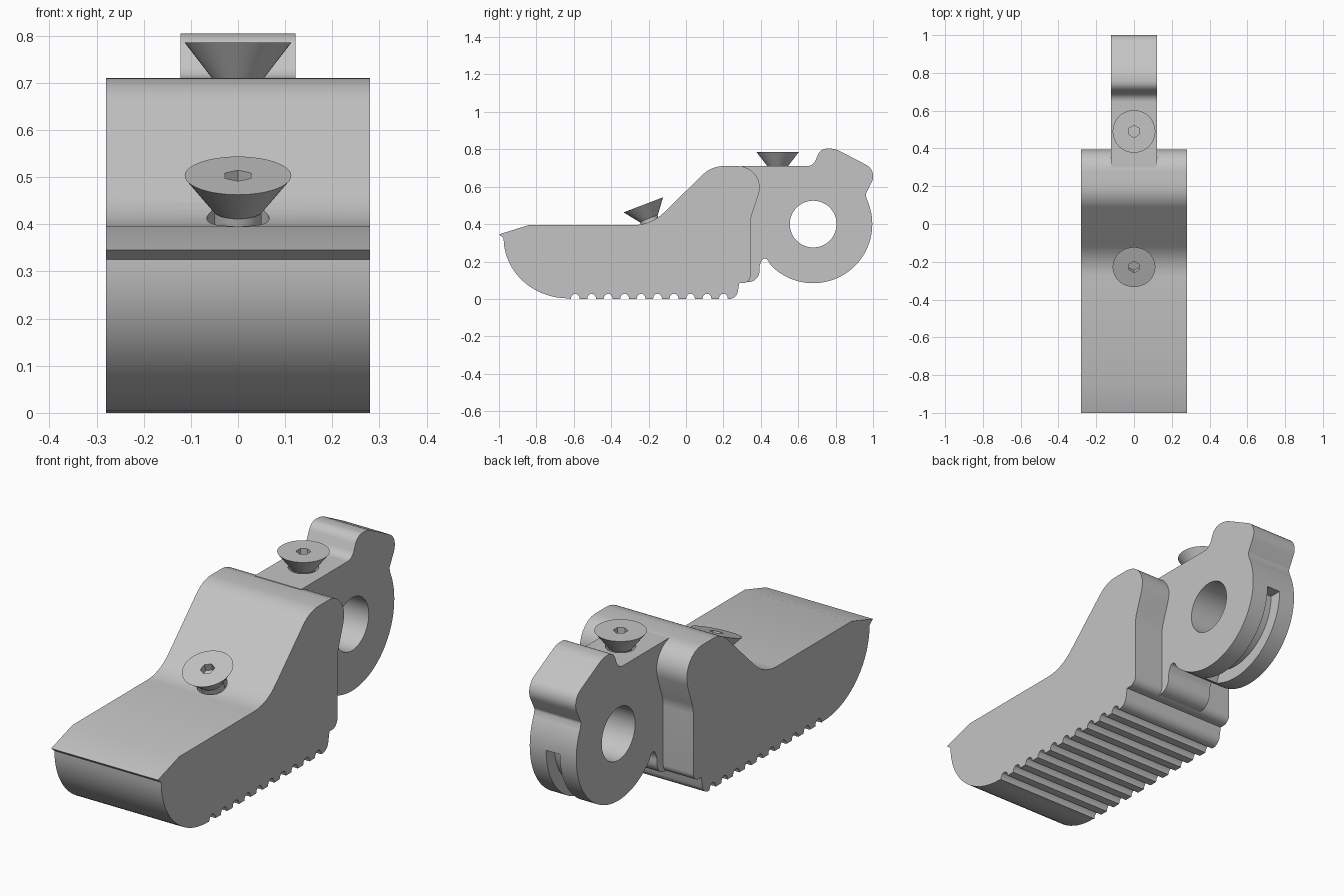
import bpy, bmesh, math
from mathutils import Vector, Matrix

cube = bpy.data.objects.get("Cube")
if cube:
    bpy.data.objects.remove(cube)

grey = bpy.data.materials.new("plain grey")
grey.use_nodes = True
COLOUR = (0.55, 0.55, 0.55, 1)
grey.diffuse_color = COLOUR
grey.node_tree.nodes["Principled BSDF"].inputs["Base Color"].default_value = COLOUR


def make(name, bm):
    bmesh.ops.recalc_face_normals(bm, faces=bm.faces)
    mesh = bpy.data.meshes.new(name)
    bm.to_mesh(mesh)
    bm.free()
    mesh.materials.append(grey)
    ob = bpy.data.objects.new(name, mesh)
    bpy.context.collection.objects.link(ob)
    return ob


def rounded(corners, steps=8):
    """Round each (y, z, radius) corner of an open chain."""
    out = []
    for i, (y, z, r) in enumerate(corners):
        p = Vector((y, z))
        if r == 0 or i in (0, len(corners) - 1):
            out.append(p)
            continue
        a = (Vector(corners[i - 1][:2]) - p).normalized()
        b = (Vector(corners[i + 1][:2]) - p).normalized()
        half = a.angle(b) / 2
        centre = p + (a + b).normalized() * (r / math.sin(half))
        start = p + a * (r / math.tan(half)) - centre
        end = p + b * (r / math.tan(half)) - centre
        sweep = math.atan2(start.cross(end), start.dot(end))
        for k in range(steps + 1):
            out.append(centre + Matrix.Rotation(sweep * k / steps, 2) @ start)
    return out


def arc(y, z, ry, rz, a0, a1, steps):
    angles = [math.radians(a0 + (a1 - a0) * k / steps) for k in range(steps + 1)]
    return [Vector((y + ry * math.cos(a), z + rz * math.sin(a))) for a in angles]


def slab(name, outline, half_width):
    bm = bmesh.new()
    face = bm.faces.new([bm.verts.new((-half_width, p.x, p.y)) for p in outline])
    res = bmesh.ops.extrude_face_region(bm, geom=[face])
    verts = [v for v in res["geom"] if isinstance(v, bmesh.types.BMVert)]
    bmesh.ops.translate(bm, verts=verts, vec=(2 * half_width, 0, 0))
    return make(name, bm)


def cone(bm, r_low, r_high, low, high, frame, sides=48):
    bmesh.ops.create_cone(bm, cap_ends=True, segments=sides, radius1=r_low,
                          radius2=r_high, depth=high - low,
                          matrix=frame @ Matrix.Translation((0, 0, (low + high) / 2)))


def rod(name, r, low, high, frame, sides=48):
    bm = bmesh.new()
    cone(bm, r, r, low, high, frame, sides)
    return make(name, bm)


def cut(target, cutter):
    mod = target.modifiers.new("cut", "BOOLEAN")
    mod.operation = "DIFFERENCE"
    mod.solver = "EXACT"
    mod.object = cutter
    bpy.context.view_layer.objects.active = target
    bpy.ops.object.modifier_apply(modifier=mod.name)
    bpy.data.objects.remove(cutter)


def screw(name, host, centre, tilt):
    frame = Matrix.Translation(centre) @ Matrix.Rotation(tilt, 4, "X")
    cut(host, rod("screw_hole", 0.066, -0.2, 0.02, frame))
    # Countersunk head flowing into a straight shank
    bm = bmesh.new()
    cone(bm, 0.053, 0.113, -0.078, 0, frame)
    cone(bm, 0.05, 0.05, -0.2, -0.07, frame)
    ob = make(name, bm)
    cut(ob, rod("hex_socket", 0.032, -0.035, 0.02, frame, 6))
    return ob


# Wide foot: sloped top, ribbed sole, curved toe
outline = rounded([
    (-1, 0.345, 0), (-0.84, 0.395, 0), (-0.186, 0.395, 0.23),
    (0.136, 0.71, 0.16), (0.44, 0.71, 0.115), (0.345, 0.43, 0.15),
    (0.345, 0.085, 0.04), (0.285, 0.085, 0), (0.27, 0, 0.045), (0.23, 0, 0)])
GROOVES = 10
for i in range(GROOVES):
    c = 0.2 - 0.088 * i
    outline += arc(c, 0, 0.024, 0.028, 0, 180, 6)
outline += arc(-0.63, 0.325, 0.345, 0.322, 270, 180, 20)
foot = slab("foot", outline, 0.28)

# Narrow hinge arm with lobe and round eye
arm_outline = rounded([
    (0.3, 0.71, 0), (0.68, 0.71, 0.05), (0.72, 0.806, 0.055), (0.8, 0.802, 0.12),
    (1.025, 0.685, 0.07), (0.96, 0.56, 0.02), (0.966, 0.534, 0)])
arm_outline += arc(0.68, 0.4, 0.316, 0.316, 24, -135, 48)
arm_outline += rounded([
    (0.45, 0.185, 0), (0.42, 0.235, 0.018), (0.393, 0.18, 0.05),
    (0.393, 0.09, 0.06), (0.3, 0.09, 0)])
arm = slab("hinge_arm", arm_outline, 0.122)

# Pin hole through the eye
across = Matrix.Translation((0, 0.68, 0.4)) @ Matrix.Rotation(math.pi / 2, 4, "Y")
cut(arm, rod("pin_hole", 0.125, -0.3, 0.3, across, 64))

# Slot around the rear rim of the eye
slot = arc(0.68, 0.4, 0.36, 0.36, 0, -115, 32) + arc(0.68, 0.4, 0.255, 0.255, -115, 0, 32)
cut(arm, slab("rim_slot", slot, 0.036))

# Screws
front_screw = screw("front_screw", foot, (0, -0.228, 0.503), math.radians(21))
rear_screw = screw("rear_screw", arm, (0, 0.49, 0.785), 0)

# Smooth curved faces, keep hard edges crisp
for ob in (foot, arm, front_screw, rear_screw):
    bpy.ops.object.select_all(action="DESELECT")
    ob.select_set(True)
    bpy.context.view_layer.objects.active = ob
    bpy.ops.object.shade_smooth_by_angle(angle=math.radians(30))
